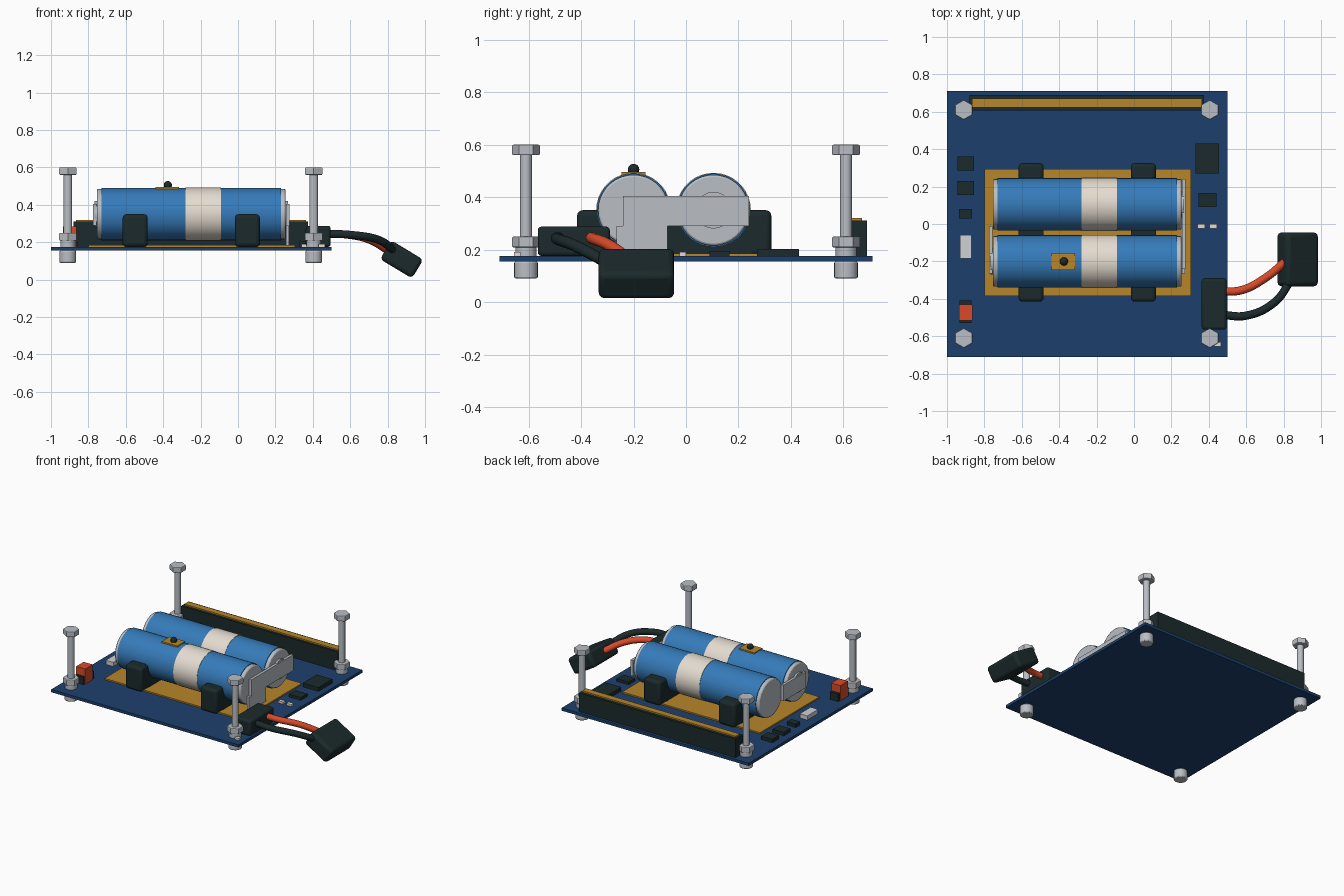
import bpy, math
from mathutils import Vector

cube = bpy.data.objects.get("Cube")
if cube:
    bpy.data.objects.remove(cube, do_unlink=True)


def material(name, r, g, b):
    m = bpy.data.materials.new(name)
    m.use_nodes = True
    col = [(c / 255) ** 2.2 for c in (r, g, b)] + [1]
    m.diffuse_color = col
    m.node_tree.nodes["Principled BSDF"].inputs["Base Color"].default_value = col
    return m


NAVY = material("navy board", 34, 66, 108)
BLUE = material("battery blue", 56, 122, 184)
CREAM = material("cream", 228, 219, 207)
STEEL = material("steel", 184, 189, 195)
GOLD = material("gold", 182, 133, 46)
DARK = material("dark plastic", 33, 46, 47)
RED = material("red", 215, 76, 46)
SILVER = material("pale component", 205, 208, 210)

FLOOR = 0.175  # top of the board


def finish(ob, name, mat, smooth=False):
    ob.name = name
    ob.data.materials.clear()
    ob.data.materials.append(mat)
    if smooth:
        bpy.ops.object.shade_smooth_by_angle(angle=math.radians(35))
    return ob


def box(name, mat, x, y, z, bevel=0.0):
    """Box from (min, max) pairs, with optional rounded edges."""
    bpy.ops.mesh.primitive_cube_add(size=1)
    ob = bpy.context.object
    size = Vector([p[1] - p[0] for p in (x, y, z)])
    for v in ob.data.vertices:
        v.co = Vector([a * b for a, b in zip(v.co, size)])
    ob.location = [(p[0] + p[1]) / 2 for p in (x, y, z)]
    if bevel:
        mod = ob.modifiers.new("round", "BEVEL")
        mod.width = bevel
        mod.segments = 3
    return finish(ob, name, mat, bevel > 0)


def cylinder(name, mat, centre, radius, start, end, axis="z", sides=32, bevel=0.0):
    """Cylinder along z or x, spanning start to end on that axis."""
    mid = (start + end) / 2
    loc = (mid, *centre) if axis == "x" else (*centre, mid)
    rot = (0, math.pi / 2, 0) if axis == "x" else (0, 0, 0)
    bpy.ops.mesh.primitive_cylinder_add(vertices=sides, radius=radius,
                                        depth=end - start, location=loc, rotation=rot)
    ob = bpy.context.object
    if bevel:
        mod = ob.modifiers.new("chamfer", "BEVEL")
        mod.width = bevel
        mod.segments = 2
        mod.limit_method = "ANGLE"
        mod.angle_limit = math.radians(70)
    return finish(ob, name, mat, sides > 8)


def wire(name, mat, points, radius):
    curve = bpy.data.curves.new(name, "CURVE")
    curve.dimensions = "3D"
    curve.bevel_depth = radius
    curve.bevel_resolution = 3
    curve.resolution_u = 8
    curve.use_fill_caps = True
    spline = curve.splines.new("BEZIER")
    spline.bezier_points.add(len(points) - 1)
    for bp, p in zip(spline.bezier_points, points):
        bp.co = p
        bp.handle_left_type = bp.handle_right_type = "AUTO"
    ob = bpy.data.objects.new(name, curve)
    bpy.context.collection.objects.link(ob)
    curve.materials.append(mat)


# Circuit board and gold tray under the batteries
box("circuit_board", NAVY, (-1, 0.5), (-0.71, 0.71), (0.155, FLOOR))
box("battery_tray", GOLD, (-0.8, 0.305), (-0.385, 0.295), (FLOOR, 0.185))

# Corner bolts with nuts
for x in (-0.91, 0.405):
    for y in (-0.61, 0.61):
        c = (x, y)
        cylinder("bolt_shaft", STEEL, c, 0.023, 0.15, 0.57, sides=16)
        cylinder("bolt_head", STEEL, c, 0.053, 0.56, 0.6, sides=6, bevel=0.005)
        cylinder("bolt_nut", STEEL, c, 0.053, 0.208, 0.25, sides=6, bevel=0.005)
        cylinder("bolt_spacer", STEEL, c, 0.04, FLOOR, 0.208, sides=24)
        cylinder("bolt_foot", STEEL, c, 0.045, 0.09, 0.155, sides=24, bevel=0.006)

# Batteries, the two facing opposite ways
for y, side in ((0.105, 1), (-0.2, -1)):
    c = (y, 0.35)
    cylinder("battery_wrap", BLUE, c, 0.14, -0.73, 0.23, "x", 36)
    cylinder("battery_band", CREAM, c, 0.1425, -0.28, -0.09, "x", 36)
    cylinder("battery_case", STEEL, c, 0.135, -0.755, 0.255, "x", 36, 0.008)
    ends = (0.25, 0.268) if side > 0 else (-0.768, -0.75)
    cylinder("battery_terminal", STEEL, c, 0.07, *ends, axis="x", sides=24)

# Contact plates on the battery ends
box("contact_plate_left", STEEL, (0.256, 0.275), (-0.24, 0.24), (0.29, 0.405))
box("contact_tab_left", STEEL, (0.256, 0.272), (-0.265, -0.07), (0.185, 0.29))
box("contact_plate_right", STEEL, (-0.775, -0.756), (-0.265, -0.01), (0.29, 0.405))

# Battery holder clips: a cross bar with a post at each end
for x in (-0.55, 0.05):
    span = (x - 0.067, x + 0.067)
    box("clip_bar", DARK, span, (-0.34, 0.25), (0.18, 0.29))
    for y in ((-0.415, -0.31), (0.22, 0.325)):
        box("clip_post", DARK, span, y, (FLOOR, 0.35), 0.02)

# Temperature sensor on the front battery
box("sensor_pad", GOLD, (-0.44, -0.315), (-0.245, -0.155), (0.485, 0.495))
bpy.ops.mesh.primitive_uv_sphere_add(segments=20, ring_count=12, radius=0.022,
                                     location=(-0.375, -0.2, 0.505))
finish(bpy.context.object, "sensor_bead", DARK, True)

# Header socket along the back edge
box("header_socket", DARK, (-0.88, 0.375), (0.607, 0.69), (FLOOR, 0.31))
box("header_contacts", GOLD, (-0.867, 0.363), (0.624, 0.67), (0.31, 0.32))

# Small board components: material, x, y, top
for name, mat, x, y, top in (
    ("chip", DARK, (-0.945, -0.855), (0.285, 0.36), 0.2),
    ("chip", DARK, (-0.945, -0.855), (0.155, 0.23), 0.2),
    ("chip", DARK, (-0.935, -0.865), (0.03, 0.08), 0.2),
    ("crystal", SILVER, (-0.93, -0.87), (-0.185, -0.06), 0.205),
    ("switch_base", DARK, (-0.932, -0.868), (-0.53, -0.41), 0.23),
    ("switch_button", RED, (-0.936, -0.864), (-0.515, -0.43), 0.285),
    ("large_chip", DARK, (0.33, 0.455), (0.27, 0.43), 0.203),
    ("chip", DARK, (0.345, 0.44), (0.09, 0.165), 0.195),
    ("resistor", CREAM, (0.34, 0.38), (-0.025, 0.0), 0.19),
    ("resistor", CREAM, (0.405, 0.445), (-0.025, 0.0), 0.19),
    ("resistor", CREAM, (0.43, 0.465), (-0.655, -0.63), 0.19),
):
    box(name, mat, x, y, (FLOOR, top))

# Power socket, two wires and the hanging plug
box("power_socket", DARK, (0.362, 0.495), (-0.565, -0.29), (FLOOR, 0.288), 0.015)
wire("red_wire", RED, [(0.46, -0.36, 0.245), (0.57, -0.355, 0.242),
                       (0.7, -0.29, 0.215), (0.82, -0.19, 0.145)], 0.022)
wire("black_wire", DARK, [(0.46, -0.485, 0.245), (0.6, -0.49, 0.24),
                          (0.75, -0.42, 0.213), (0.84, -0.3, 0.15)], 0.022)
plug = box("plug", DARK, (0.775, 0.975), (-0.333, -0.045), (0.05, 0.167), 0.022)
plug.rotation_euler.y = math.radians(31)
